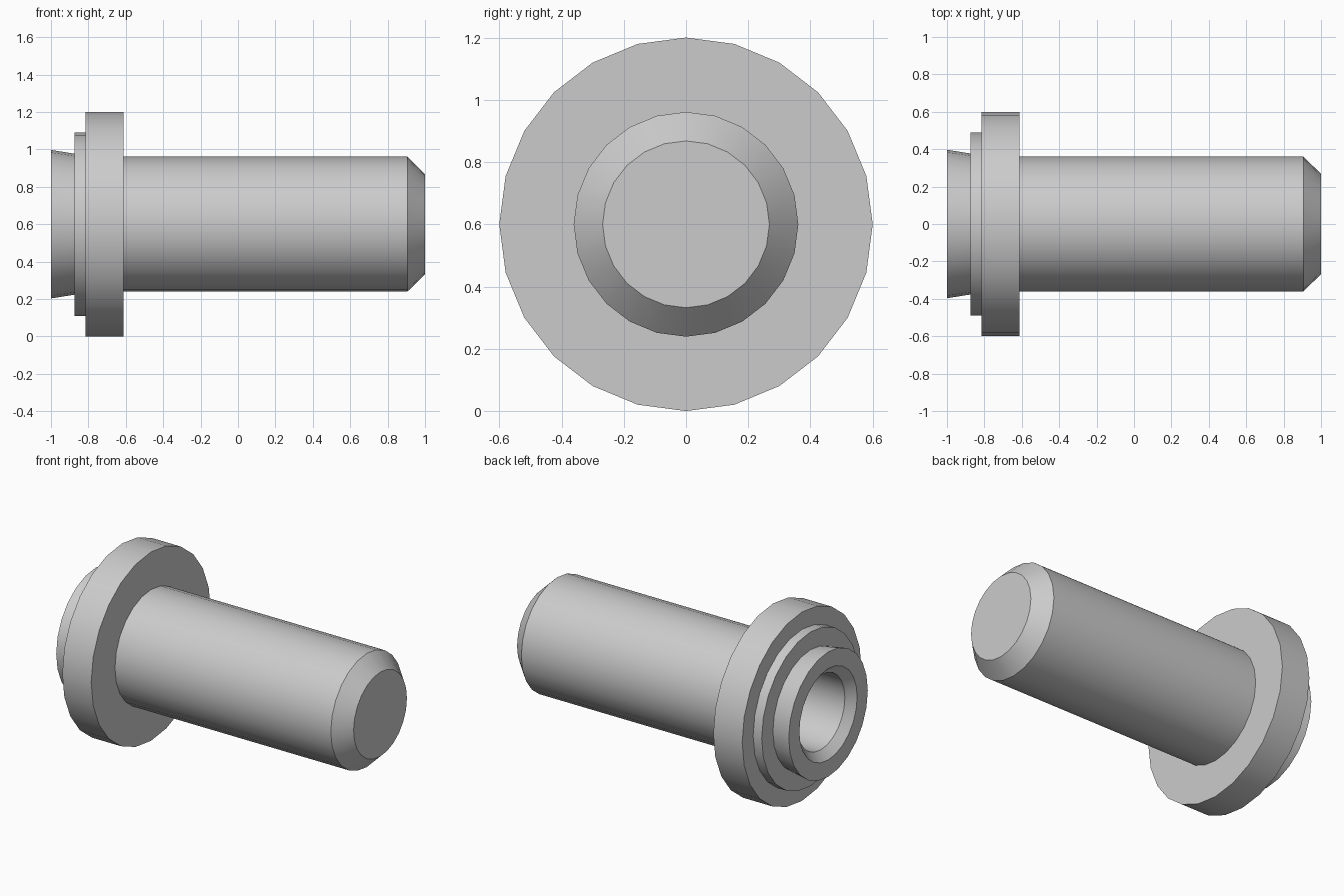
import bpy, bmesh, math
from mathutils import Vector

cube = bpy.data.objects.get("Cube")
if cube:
    bpy.data.objects.remove(cube, do_unlink=True)

SIDES = 24
AXIS_Z = 0.6

# Single grey material
grey = bpy.data.materials.new("plain_grey")
grey.use_nodes = True
grey.diffuse_color = (0.6, 0.6, 0.6, 1)
grey.node_tree.nodes["Principled BSDF"].inputs["Base Color"].default_value = (0.6, 0.6, 0.6, 1)

# Half profile as (x, radius), from the shank tip round to the bore floor
profile = [
    (1.0, 0.0), (1.0, 0.268),            # tip face
    (0.905, 0.361), (-0.612, 0.361),     # tip chamfer and shank
    (-0.612, 0.6), (-0.815, 0.6),        # flange
    (-0.815, 0.49), (-0.875, 0.49),      # stepped collar
    (-0.875, 0.377), (-1.0, 0.397),      # flared rim
    (-1.0, 0.29), (-0.95, 0.238),        # end ring and bore chamfer
    (-0.1, 0.238), (-0.1, 0.0),          # bore and its floor
]


def lathe(name, points, material):
    """Turn a profile about the x axis into a closed solid."""
    bm = bmesh.new()
    verts = [bm.verts.new((x, 0, r)) for x, r in points]
    edges = [bm.edges.new(pair) for pair in zip(verts, verts[1:])]
    bmesh.ops.spin(bm, geom=verts + edges, cent=(0, 0, 0), axis=(1, 0, 0),
                   angle=math.tau, steps=SIDES, use_merge=False)
    bmesh.ops.remove_doubles(bm, verts=bm.verts, dist=1e-4)
    # Merge the triangle fans on the two flat discs
    bmesh.ops.dissolve_verts(bm, verts=[v for v in bm.verts
                                        if Vector((v.co.y, v.co.z)).length < 1e-4])
    bmesh.ops.recalc_face_normals(bm, faces=bm.faces)
    mesh = bpy.data.meshes.new(name)
    bm.to_mesh(mesh)
    bm.free()
    mesh.materials.append(material)
    obj = bpy.data.objects.new(name, mesh)
    bpy.context.collection.objects.link(obj)
    return obj


pin = lathe("flanged_pin", profile, grey)
pin.location.z = AXIS_Z

# Smooth round walls, crisp steps and chamfers
bpy.ops.object.select_all(action='DESELECT')
pin.select_set(True)
bpy.context.view_layer.objects.active = pin
bpy.ops.object.shade_smooth_by_angle(angle=math.radians(30))
